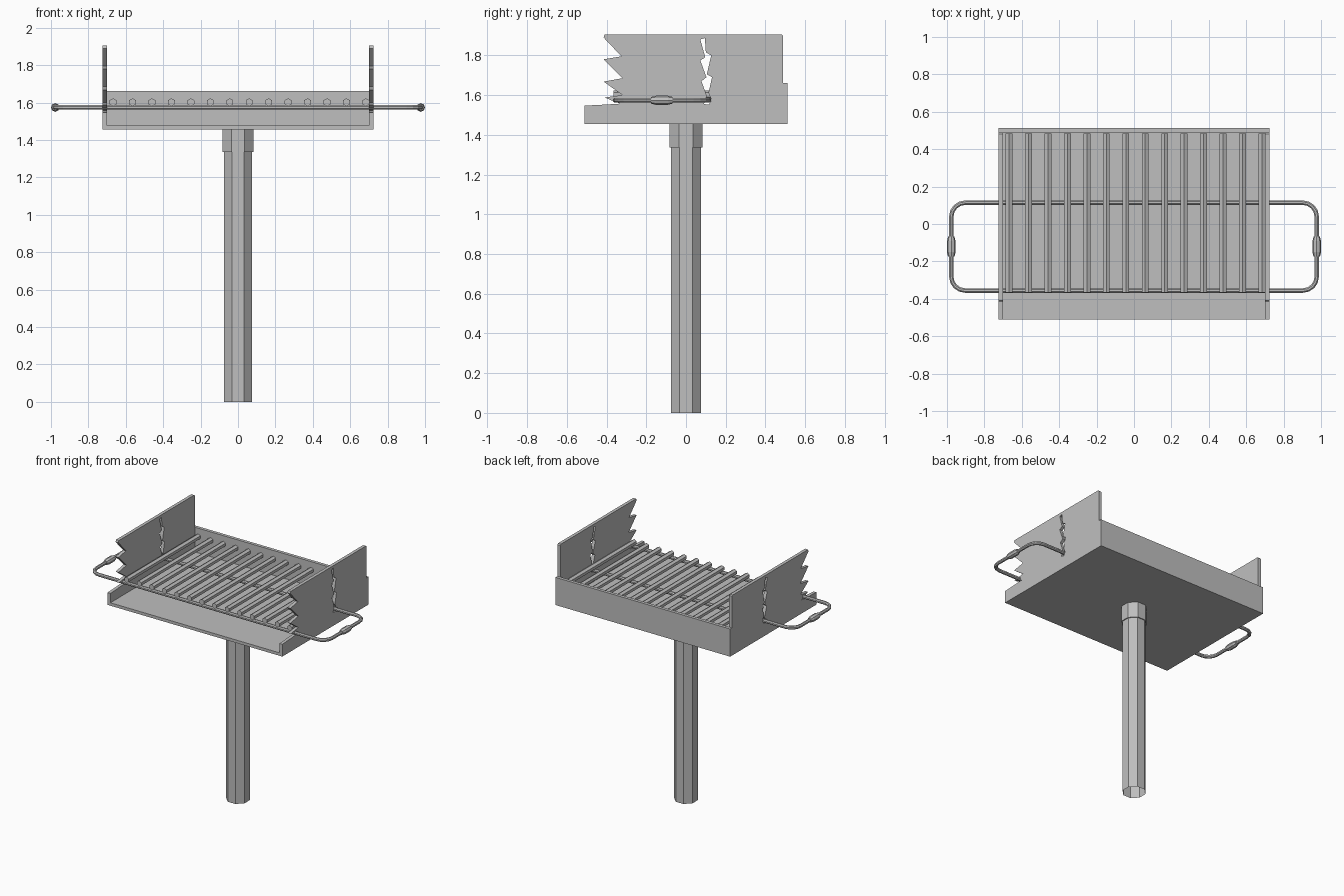
import bpy, bmesh, math
from mathutils import Vector, Matrix

if "Cube" in bpy.data.objects:
    bpy.data.objects.remove(bpy.data.objects["Cube"])

steel = bpy.data.materials.new("grey_steel")
steel.diffuse_color = (0.52, 0.52, 0.52, 1)
steel.use_nodes = True
steel.node_tree.nodes["Principled BSDF"].inputs["Base Color"].default_value = steel.diffuse_color


def finish(name, bm):
    bmesh.ops.recalc_face_normals(bm, faces=bm.faces)
    me = bpy.data.meshes.new(name)
    bm.to_mesh(me)
    bm.free()
    me.materials.append(steel)
    ob = bpy.data.objects.new(name, me)
    bpy.context.collection.objects.link(ob)
    return ob


def box(name, lo, hi):
    lo, hi = Vector(lo), Vector(hi)
    bm = bmesh.new()
    bmesh.ops.create_cube(bm, size=1, matrix=Matrix.Translation((lo + hi) / 2)
                          @ Matrix.Diagonal((*(hi - lo), 1)))
    return finish(name, bm)


def sweep(name, rings, sides, closed=False, turn=0.0, caps=True):
    """Tube through (centre, side axis, up axis, radius) rings."""
    bm = bmesh.new()
    loops = []
    for c, u, v, r in rings:
        angles = [turn + math.tau * k / sides for k in range(sides)]
        loops.append([bm.verts.new(Vector(c) + r * (math.cos(a) * Vector(u) + math.sin(a) * Vector(v)))
                      for a in angles])
    pairs = list(zip(loops, loops[1:])) + ([(loops[-1], loops[0])] if closed else [])
    for a, b in pairs:
        for k in range(sides):
            n = (k + 1) % sides
            bm.faces.new((a[k], a[n], b[n], b[k]))
    if caps and not closed:
        bm.faces.new(loops[0])
        bm.faces.new(loops[-1])
    return finish(name, bm)


X, Y, Z = (1, 0, 0), (0, 1, 0), (0, 0, 1)

# Octagonal hollow post and its collar
eighth = math.pi / 8
k = 1 / math.cos(eighth)
sweep("post", [((0, 0, z), X, Y, 0.076 * k) for z in (0, 1.40)], 8, turn=eighth, caps=False)
sweep("post_collar", [((0, 0, z), X, Y, 0.083 * k) for z in (1.337, 1.457)], 8, turn=eighth)

# Open-fronted tray
box("tray_floor", (-0.70, -0.51, 1.455), (0.70, 0.49, 1.477))
box("tray_back", (-0.724, 0.488, 1.455), (0.724, 0.512, 1.662))

# Side plates with a toothed front edge and a zigzag slot, as (y, z) outlines
outline = [(0.488, 1.455), (0.488, 1.898), (0.481, 1.905), (-0.41, 1.905), (-0.415, 1.89),
           (-0.325, 1.795), (-0.415, 1.78), (-0.32, 1.685), (-0.415, 1.668),
           (-0.32, 1.60), (-0.41, 1.588), (-0.372, 1.572), (-0.33, 1.557),
           (-0.41, 1.552), (-0.51, 1.547), (-0.51, 1.455)]
slot = [(0.072, 1.88), (0.097, 1.79), (0.072, 1.775), (0.103, 1.69), (0.078, 1.67),
        (0.105, 1.595), (0.09, 1.555), (0.115, 1.552), (0.13, 1.575), (0.113, 1.61),
        (0.131, 1.69), (0.105, 1.705), (0.127, 1.80), (0.100, 1.815), (0.095, 1.887)]
for side, sx in (("left", -1), ("right", 1)):
    bm = bmesh.new()
    for loop in (outline, slot):
        vs = [bm.verts.new((sx * 0.70, y, z)) for y, z in loop]
        for a, b in zip(vs, vs[1:] + vs[:1]):
            bm.edges.new((a, b))
    bmesh.ops.triangle_fill(bm, use_beauty=True, use_dissolve=False, edges=bm.edges[:])
    ext = bmesh.ops.extrude_face_region(bm, geom=bm.faces[:], use_keep_orig=True)
    moved = [g for g in ext["geom"] if isinstance(g, bmesh.types.BMVert)]
    bmesh.ops.translate(bm, verts=moved, vec=(sx * 0.024, 0, 0))
    finish(side + "_side_plate", bm)

# Grate bars
for i in range(14):
    x = -0.668 + 0.104 * i
    sweep(f"grate_bar_{i + 1}", [((x, y, 1.602), X, Z, 0.021) for y in (-0.365, 0.483)],
          6, turn=math.pi / 2)

# Rounded rod loop carrying the grate and forming both handles
mid_y, hx, hy, rad, seg = -0.121, 0.977, 0.235, 0.075, 4
rings = []
for q, (cx, cy) in enumerate(((1, 1), (-1, 1), (-1, -1), (1, -1))):
    for s in range(seg + 1):
        a = math.pi / 2 * (q + s / seg)
        out = (math.cos(a), math.sin(a), 0)
        centre = (cx * (hx - rad) + rad * out[0], mid_y + cy * (hy - rad) + rad * out[1], 1.574)
        rings.append((centre, out, Z, 0.013))
sweep("grate_rod_loop", rings, 8, closed=True, turn=eighth)

# Hand grips, slightly barrel shaped
for side, sx in (("left", -1), ("right", 1)):
    sweep(side + "_grip", [((sx * hx, mid_y + d, 1.574), X, Z, r) for d, r in
                           ((-0.054, 0.017), (-0.03, 0.023), (0.03, 0.023), (0.054, 0.017))], 8)
